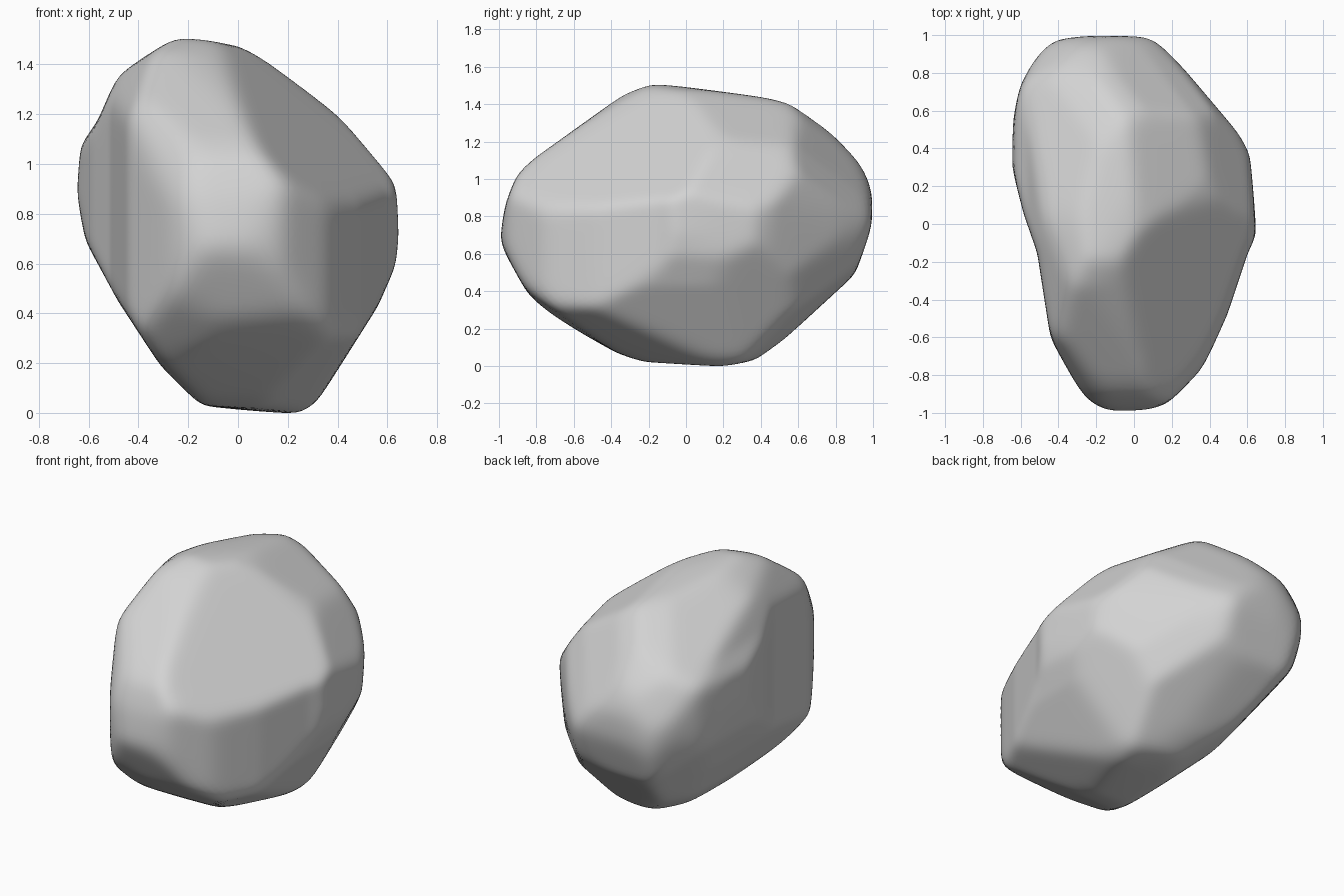
import bpy
import bmesh
from mathutils import Vector

# Remove the default cube
default_cube = bpy.data.objects.get("Cube")
if default_cube:
    bpy.data.objects.remove(default_cube, do_unlink=True)

MIDDLE = Vector((0, 0, 0.76))
SHARPNESS = 70

X, Y, Z = Vector((1, 0, 0)), Vector((0, 1, 0)), Vector((0, 0, 1))

# Outlines of the boulder, each in the plane of two axes
front_outline = [
    (.65, -.04), (.63, .21), (.55, .34), (.42, .45), (.14, .66), (0, .72),
    (-.15, .75), (-.24, .76), (-.48, .61), (-.56, .42), (-.63, .32),
    (-.65, .14), (-.61, -.06), (-.48, -.3), (-.31, -.56), (-.15, -.72),
    (.25, -.76), (.32, -.7), (.56, -.32), (.63, -.16)]

side_outline = [
    (1, .02), (1, .17), (.93, .34), (.78, .52), (.57, .66), (-.1, .75),
    (-.18, .76), (-.33, .7), (-.82, .35), (-.9, .27), (-.96, .12),
    (-1, -.08), (-.84, -.37), (-.74, -.48), (-.37, -.68), (-.22, -.73),
    (.18, -.76), (.37, -.72), (.52, -.61), (.9, -.26)]

plan_outline = [
    (.65, -.05), (.61, .37), (.56, .48), (.28, .81), (.09, 1), (-.25, 1),
    (-.44, .97), (-.51, .91), (-.6, .73), (-.64, .55), (-.65, .32),
    (-.58, .05), (-.51, -.15), (-.44, -.6), (-.27, -.92), (-.12, -1),
    (.05, -.99), (.18, -.95), (.35, -.79), (.49, -.48), (.6, -.15)]

front_corner_outline = [
    (.74, .06), (.72, -.1), (.38, -.65), (-.12, -.78), (-.55, -.66),
    (-.75, -.51), (-.76, -.38), (-.76, -.05), (-.71, .26), (-.37, .69),
    (.1, .81), (.29, .81), (.39, .74), (.59, .51), (.69, .36), (.74, .15)]

back_corner_outline = [
    (.76, .37), (.74, -.18), (.6, -.37), (.26, -.63), (.03, -.73),
    (-.18, -.78), (-.27, -.78), (-.62, -.52), (-.7, -.31), (-.74, .08),
    (-.42, .45), (-.05, .67), (.15, .7), (.44, .67), (.65, .58), (.71, .49)]

under_corner_outline = [
    (.98, .29), (.97, .18), (.91, 0), (.44, -.48), (-.03, -.77),
    (-.2, -.8), (-.66, -.63), (-.78, -.52), (-.78, -.11), (-.69, .15),
    (-.47, .45), (-.12, .61), (.42, .77), (.63, .69), (.86, .51)]


def tilted_axes(x, y, away_sign):
    """Axes of a plane that leans back from the upright, facing a corner."""
    across = Vector((x, y, 0))
    away = Vector((-y, x, 0)) * away_sign
    return across, away * 0.5 + Z * 0.866


limits = [
    (X, Z, front_outline),
    (Y, Z, side_outline),
    (X, Y, plan_outline),
    (*tilted_axes(.81, .59, 1), front_corner_outline),
    (*tilted_axes(-.81, -.59, 1), back_corner_outline),
    (*tilted_axes(-.74, .67, -1), under_corner_outline),
]

# Broad facet sloping up from the left shoulder to the crown
facet_normal = Vector((.65, -.3, .7))
facet_distance = .53


def cross(a, b):
    return a[0] * b[1] - a[1] * b[0]


def reach(outline, ray):
    """Distance along the ray at which it crosses the outline."""
    best = 100.0
    for start, end in zip(outline, outline[1:] + outline[:1]):
        edge = (end[0] - start[0], end[1] - start[1])
        slope = cross(ray, edge)
        if abs(slope) < 1e-9:
            continue
        along = cross(start, ray) / slope
        distance = cross(start, edge) / slope
        if -1e-6 <= along <= 1 + 1e-6 and distance > 0:
            best = min(best, distance)
    return best


def boulder_radius(direction):
    """Soft minimum of all limits, which slightly rounds the ridges."""
    reaches = [reach(outline, (direction.dot(across), direction.dot(up)))
               for across, up, outline in limits]
    facing = direction.dot(facet_normal)
    if facing > 0.01:
        reaches.append(facet_distance / facing)
    return sum(r ** -SHARPNESS for r in reaches) ** (-1 / SHARPNESS)


# Boulder: a ball carved down to the outlines
bm = bmesh.new()
bmesh.ops.create_icosphere(bm, subdivisions=6, radius=1)
for vert in bm.verts:
    direction = vert.co.normalized()
    vert.co = direction * boulder_radius(direction) * 1.006
for _ in range(4):
    bmesh.ops.smooth_vert(bm, verts=bm.verts, factor=0.5,
                          use_axis_x=True, use_axis_y=True, use_axis_z=True)

# Rest the boulder on the ground
lowest = min(vert.co.z for vert in bm.verts)
bmesh.ops.translate(bm, verts=bm.verts, vec=-Z * lowest)

mesh = bpy.data.meshes.new("boulder")
bm.to_mesh(mesh)
bm.free()
for face in mesh.polygons:
    face.use_smooth = True

# Plain grey stone
stone = bpy.data.materials.new("grey_stone")
stone.use_nodes = True
colour = (0.65, 0.65, 0.65, 1)
stone.diffuse_color = colour
stone.node_tree.nodes["Principled BSDF"].inputs["Base Color"].default_value = colour
mesh.materials.append(stone)

boulder = bpy.data.objects.new("boulder", mesh)
bpy.context.collection.objects.link(boulder)
